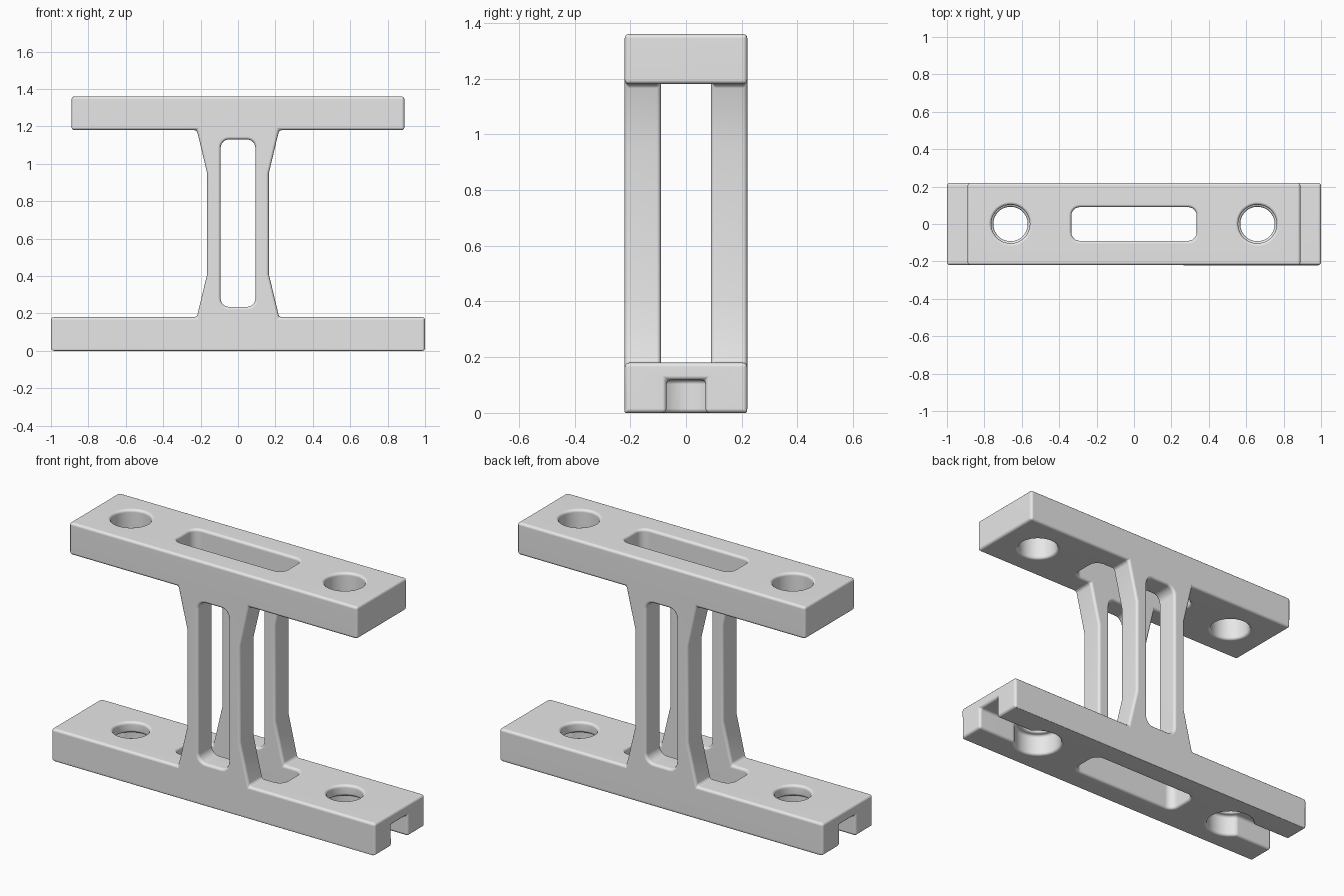
import bpy, bmesh, math
from mathutils import Vector

cube = bpy.data.objects.get("Cube")
if cube:
    bpy.data.objects.remove(cube, do_unlink=True)

HALF_DEPTH = 0.22
HOLE_X = 0.66


def prism(name, outline, lo, hi, axis):
    """Extrude a closed 2D outline along y or z."""
    def place(p, t):
        return (p[0], t, p[1]) if axis == "y" else (p[0], p[1], t)
    bm = bmesh.new()
    low = [bm.verts.new(place(p, lo)) for p in outline]
    high = [bm.verts.new(place(p, hi)) for p in outline]
    bm.faces.new(low)
    bm.faces.new(high[::-1])
    n = len(outline)
    for i in range(n):
        j = (i + 1) % n
        bm.faces.new((low[j], low[i], high[i], high[j]))
    bmesh.ops.recalc_face_normals(bm, faces=bm.faces)
    mesh = bpy.data.meshes.new(name)
    bm.to_mesh(mesh)
    bm.free()
    obj = bpy.data.objects.new(name, mesh)
    bpy.context.collection.objects.link(obj)
    return obj


def arc(cx, cy, r, start, end, steps):
    return [(cx + r * math.cos(start + (end - start) * i / steps),
             cy + r * math.sin(start + (end - start) * i / steps))
            for i in range(steps + 1)]


def rounded_rect(x0, x1, y0, y1, r):
    points = []
    corners = [(x1 - r, y1 - r), (x0 + r, y1 - r), (x0 + r, y0 + r), (x1 - r, y0 + r)]
    for k, (cx, cy) in enumerate(corners):
        a = k * math.pi / 2
        points += arc(cx, cy, r, a, a + math.pi / 2, 6)
    return points


def keyhole(side, r, half_slot):
    """Round pocket with a straight channel running out of the bar end."""
    a = math.asin(half_slot / r)
    points = arc(HOLE_X, 0, r, a, 2 * math.pi - a, 28)
    points += [(1.1, -half_slot), (1.1, half_slot)]
    return [(side * x, y) for x, y in points]


# Body: wide foot bar, flared column, shorter top bar
right_edge = [(1, 0), (1, 0.18), (0.22, 0.18), (0.165, 0.41),
              (0.165, 0.95), (0.22, 1.18), (0.89, 1.18), (0.89, 1.36)]
profile = right_edge + [(-x, z) for x, z in reversed(right_edge)]
body = prism("bracket_body", profile, -HALF_DEPTH, HALF_DEPTH, "y")

# Cutters: column window, vertical slot, bolt holes and foot pockets
cutters = [
    prism("window_cutter", rounded_rect(-0.093, 0.093, 0.235, 1.13, 0.045), -0.5, 0.5, "y"),
    prism("slot_cutter", rounded_rect(-0.335, 0.335, -0.09, 0.09, 0.045), -0.2, 1.6, "z"),
]
for side in (-1, 1):
    def circle(r):
        return arc(side * HOLE_X, 0, r, 0, 2 * math.pi, 48)[:-1]
    cutters.append(prism("top_hole_cutter", circle(0.103), 0.8, 1.6, "z"))
    cutters.append(prism("foot_hole_cutter", circle(0.092), -0.2, 0.5, "z"))
    cutters.append(prism("foot_pocket_cutter", keyhole(side, 0.123, 0.07), -0.2, 0.118, "z"))

bpy.ops.object.select_all(action="DESELECT")
bpy.context.view_layer.objects.active = body
body.select_set(True)
for cutter in cutters:
    cutter.hide_render = True
    mod = body.modifiers.new("cut", "BOOLEAN")
    mod.operation = "DIFFERENCE"
    mod.solver = "EXACT"
    mod.object = cutter
    bpy.ops.object.modifier_apply(modifier=mod.name)
    bpy.data.objects.remove(cutter, do_unlink=True)

# Soft rounded edges
bevel = body.modifiers.new("rounding", "BEVEL")
bevel.width = 0.015
bevel.segments = 3
bevel.limit_method = "ANGLE"
bevel.angle_limit = math.radians(35)
bevel.use_clamp_overlap = False
bpy.ops.object.modifier_apply(modifier=bevel.name)
bpy.ops.object.shade_smooth_by_angle(angle=math.radians(40))

# Keep the shallow bends of the posts crisp
bm = bmesh.new()
bm.from_mesh(body.data)
for edge in bm.edges:
    if len(edge.link_faces) == 2 and all(f.calc_area() > 0.01 for f in edge.link_faces):
        if edge.calc_face_angle(0) > math.radians(5):
            edge.smooth = False
bm.to_mesh(body.data)
bm.free()
weighted = body.modifiers.new("even_shading", "WEIGHTED_NORMAL")
weighted.keep_sharp = True

# Material
grey = bpy.data.materials.new("light_grey")
grey.use_nodes = True
colour = (0.8, 0.8, 0.8, 1)
grey.diffuse_color = colour
for node in grey.node_tree.nodes:
    if node.type == "BSDF_PRINCIPLED":
        node.inputs["Base Color"].default_value = colour
body.data.materials.clear()
body.data.materials.append(grey)
for face in body.data.polygons:
    face.material_index = 0
